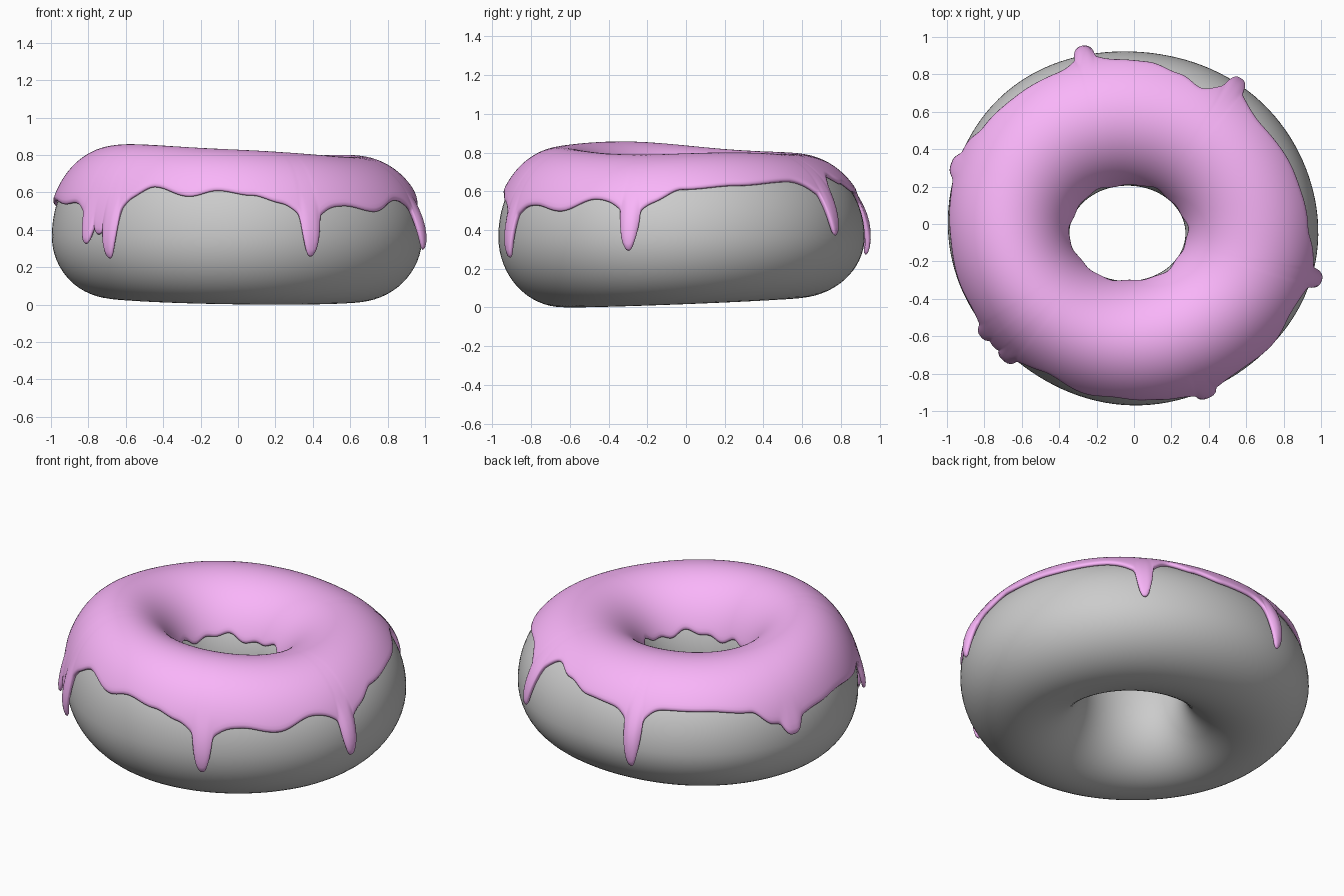
import bpy
from math import sin, cos, acos, pi, radians, exp

if "Cube" in bpy.data.objects:
    bpy.data.objects.remove(bpy.data.objects["Cube"])

# Outer edge of the icing: (angle in degrees, height), closed loop
EDGE = [(0, .60), (19, .62), (40, .64), (50, .62), (64, .67), (74, .63), (85, .59), (97, .58),
        (113, .60), (130, .60), (145, .58), (153, .51), (172, .53), (185, .55), (200, .53),
        (208, .54), (221, .50), (234, .58), (242, .62), (255, .57), (264, .60), (275, .575),
        (284, .54), (298, .52), (306, .52), (318, .49), (331, .55), (338, .54), (350, .54)]
# Drips: (angle, tip height, finger half width, push outward)
DRIPS = [(293, .255, .042, .02), (343.5, .29, .036, .035), (55, .365, .042, .012),
         (105, .27, .036, .03), (160, .42, .06, .03),
         (217, .32, .042, .025), (222, .37, .045, .01), (227, .245, .042, .025)]


def edge_height(t):
    """Smooth periodic interpolation of EDGE, t in radians."""
    d = (t * 180 / pi) % 360
    keys = EDGE + [(360, EDGE[0][1])]
    for (a, za), (b, zb) in zip(keys, keys[1:]):
        if a <= d <= b:
            k = (1 - cos(pi * (d - a) / (b - a))) / 2
            return za + (zb - za) * k
    return EDGE[0][1]


def heights(t):
    """Bottom, equator and top of the dough at an angle."""
    bottom = .025 + .025 * cos(t - radians(112))
    a = t - radians(218)
    top = .787 + .029 * cos(a) + .012 * cos(2 * a) + .004 * sin(4 * t)
    return bottom, .365, top


def surface(t, phi, lift=0):
    """Point on the dough; phi = 0 at the crest, + outward, - into the hole."""
    low, mid, top = heights(t)
    wob = 1 + .006 * sin(3 * t + .5) - .014 * sin(2 * t) - .004 * sin(5 * t)
    ox, oy = -.008 + .99 * wob * cos(t), -.015 + .946 * wob * sin(t)
    ix, iy = -.035 + .31 * cos(t), -.05 + .255 * sin(t)
    k = sin(phi)
    c = cos(phi)
    z = mid + (top - mid if c > 0 else mid - low) * c
    return ((ox + ix) / 2 + (ox - ix) / 2 * k + lift * cos(t),
            (oy + iy) / 2 + (oy - iy) / 2 * k + lift * sin(t), z)


def phi_at(t, z):
    low, mid, top = heights(t)
    h = top - mid if z > mid else mid - low
    return acos(max(-1, min(1, (z - mid) / h)))


def make_object(name, verts, faces, color=None):
    me = bpy.data.meshes.new(name)
    me.from_pydata(verts, [], faces)
    me.shade_smooth()
    ob = bpy.data.objects.new(name, me)
    bpy.context.collection.objects.link(ob)
    if color:
        mat = bpy.data.materials.new(name)
        mat.diffuse_color = color
        mat.use_nodes = True
        mat.node_tree.nodes["Principled BSDF"].inputs["Base Color"].default_value = mat.diffuse_color
        me.materials.append(mat)
    return ob


# Dough ring
N, M = 128, 64
verts = [surface(2 * pi * i / N, 2 * pi * j / M) for i in range(N) for j in range(M)]
faces = [(i * M + j, i * M + (j + 1) % M, (i + 1) % N * M + (j + 1) % M, (i + 1) % N * M + j)
         for i in range(N) for j in range(M)]
make_object("dough", verts, faces)

# Icing sheet from inside the hole over the crest to the dripping edge
N, M = 560, 24
verts = []
for i in range(N):
    t = 2 * pi * i / N
    base = edge_height(t)
    edge, push = base, 0
    for ang, tip, w, out in DRIPS:
        d = (t - radians(ang) + pi) % (2 * pi) - pi
        finger = exp(-(d / w) ** 4)
        shape = .3 * exp(-(d / (2.3 * w)) ** 2) + .7 * finger
        edge = min(edge, base - (base - tip) * shape)
        push = max(push, out * finger)
    inner = .52 + .015 * sin(6 * t + 1) + .01 * sin(13 * t)
    p0, p1 = -phi_at(t, inner), phi_at(t, edge)
    pb = phi_at(t, base)
    for j in range(M):
        s = j / (M - 1)
        # Rows stay level over the top and only stretch near the drips
        phi = p0 + (pb - p0) * s + (p1 - pb) * s ** 4
        bulb = max(0, min(1, (phi - pb + .1) / .5)) if push else 0
        verts.append(surface(t, phi, push * bulb - .002))
faces = [(i * M + j, i * M + j + 1, (i + 1) % N * M + j + 1, (i + 1) % N * M + j)
         for i in range(N) for j in range(M - 1)]
icing = make_object("icing", verts, faces, (.95, .46, .95, 1))
solid = icing.modifiers.new("thickness", 'SOLIDIFY')
solid.thickness = .028
solid.offset = 1
sub = icing.modifiers.new("smooth", 'SUBSURF')
sub.levels = sub.render_levels = 1
